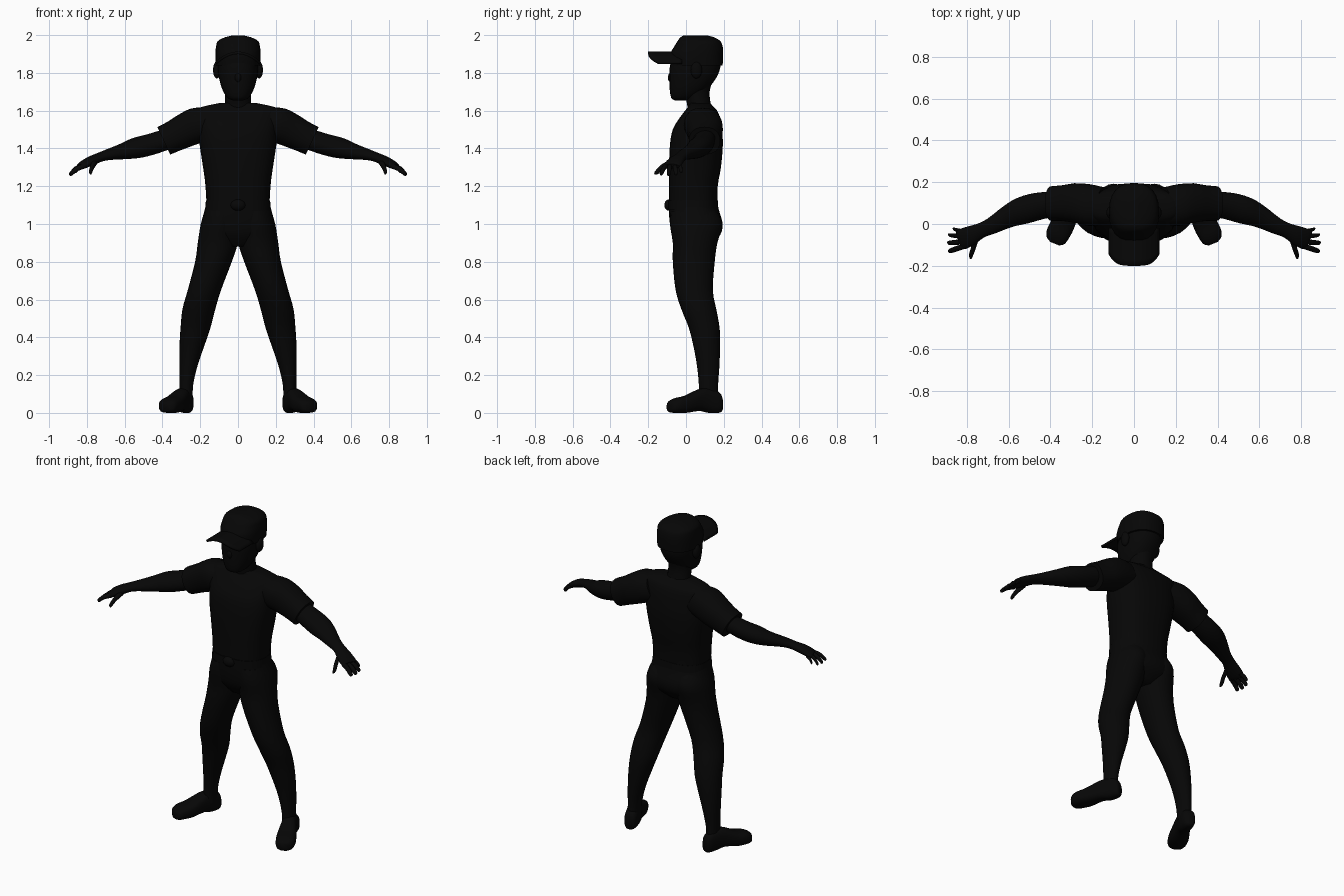
import bpy
import bmesh
from math import cos, sin, pi, copysign
from mathutils import Vector

cube = bpy.data.objects.get("Cube")
if cube:
    bpy.data.objects.remove(cube, do_unlink=True)

black = bpy.data.materials.new("matte_black")
black.use_nodes = True
colour = (0.002, 0.002, 0.002, 1)
black.diffuse_color = colour
black.node_tree.nodes["Principled BSDF"].inputs["Base Color"].default_value = colour

X, Y, Z = Vector((1, 0, 0)), Vector((0, 1, 0)), Vector((0, 0, 1))


def finish(name, bm, mirror=False, angle=50):
    """Turn a bmesh into a smooth black object, mirrored if it is paired."""
    bmesh.ops.recalc_face_normals(bm, faces=bm.faces)
    mesh = bpy.data.meshes.new(name)
    bm.to_mesh(mesh)
    bm.free()
    mesh.materials.append(black)
    obj = bpy.data.objects.new(name, mesh)
    bpy.context.collection.objects.link(obj)
    bpy.ops.object.select_all(action="DESELECT")
    obj.select_set(True)
    bpy.context.view_layer.objects.active = obj
    bpy.ops.object.shade_smooth_by_angle(angle=angle * pi / 180)
    if mirror:
        obj.modifiers.new("mirror", "MIRROR").use_mirror_merge = False
    return obj


def smooth_rings(rings, steps=3):
    """Catmull-Rom interpolation between the given rings."""
    out = []
    last = len(rings) - 1
    for i in range(last):
        a, b, c, d = (rings[max(0, min(last, i + k))] for k in (-1, 0, 1, 2))
        for s in range(steps):
            t = s / steps
            out.append([q + t / 2 * (r - p + t * (2 * p - 5 * q + 4 * r - w
                        + t * (3 * (q - r) + w - p)))
                        for p, q, r, w in zip(a, b, c, d)])
    return out + [list(rings[-1])]


def loft(name, rings, u=X, v=Y, power=2.0, sides=24, mirror=False):
    """Skin superellipse rings (x, y, z, half width, half depth)."""
    bm = bmesh.new()
    u, v = u.normalized(), v.normalized()
    loops = []
    for x, y, z, ru, rv in smooth_rings(rings):
        loop = []
        for k in range(sides):
            a = 2 * pi * k / sides
            c = copysign(abs(cos(a)) ** (2 / power), cos(a))
            s = copysign(abs(sin(a)) ** (2 / power), sin(a))
            loop.append(bm.verts.new(Vector((x, y, z)) + u * ru * c + v * rv * s))
        loops.append(loop)
    for low, high in zip(loops, loops[1:]):
        for k in range(sides):
            n = (k + 1) % sides
            bm.faces.new((low[k], low[n], high[n], high[k]))
    bm.faces.new(loops[0])
    bm.faces.new(loops[-1])
    return finish(name, bm, mirror)


def column(name, rows, **options):
    """Upright loft from rows of (z, x centre, half width, front y, back y)."""
    rings = [(x, (f + b) / 2, z, r, (b - f) / 2) for z, x, r, f, b in rows]
    return loft(name, rings, **options)


def ball(name, centre, size, mirror=False):
    bm = bmesh.new()
    bmesh.ops.create_uvsphere(bm, u_segments=16, v_segments=10, radius=1)
    bmesh.ops.scale(bm, vec=size, verts=bm.verts)
    bmesh.ops.translate(bm, vec=centre, verts=bm.verts)
    return finish(name, bm, mirror)


# Shirt body
column("shirt", [
    (1.07, 0, .165, -.09, .165),
    (1.2, 0, .172, -.09, .168),
    (1.3, 0, .185, -.09, .185),
    (1.42, 0, .203, -.085, .195),
    (1.5, 0, .207, -.07, .19),
    (1.56, 0, .215, -.035, .18),
    (1.6, 0, .218, -.005, .165),
    (1.62, 0, .19, .01, .145),
    (1.64, 0, .1, .02, .13)], power=2.6)

# Trousers
column("trouser_seat", [
    (1.11, 0, .168, -.09, .165),
    (1.06, 0, .18, -.09, .178),
    (1, 0, .193, -.085, .194),
    (.94, 0, .17, -.07, .18),
    (.88, 0, .06, -.03, .12)], power=2.4)
column("trouser_leg", [
    (1.07, .085, .09, -.08, .16),
    (1, .097, .1, -.085, .193),
    (.9, .107, .106, -.07, .166),
    (.8, .13, .097, -.07, .152),
    (.65, .178, .088, -.055, .142),
    (.55, .207, .087, -.025, .16),
    (.45, .225, .079, .015, .178),
    (.35, .245, .065, .04, .18),
    (.25, .262, .048, .058, .177),
    (.15, .273, .036, .068, .17),
    (.07, .275, .035, .07, .17)], mirror=True)

# Belt with a rounded buckle
column("belt", [
    (1.075, 0, .174, -.095, .172),
    (1.125, 0, .17, -.095, .168)], power=2.5)
ball("buckle", (0, -.09, 1.1), (.04, .025, .03))

# Shoes, turned outwards
loft("shoe", [
    (.262, .188, .045, .022, .035),
    (.268, .172, .055, .036, .055),
    (.283, .12, .065, .042, .065),
    (.305, .07, .068, .046, .058),
    (.34, 0, .046, .057, .046),
    (.365, -.05, .04, .056, .04),
    (.376, -.08, .034, .045, .032),
    (.38, -.094, .032, .022, .022)],
    u=Vector((.92, .38, 0)), v=Z, power=2.7, mirror=True)

# Short sleeves, leaning with the arm
lean = Vector((.42, 0, .9))
loft("sleeve", [
    (.14, .085, 1.54, .09, .085),
    (.21, .09, 1.525, .1, .095),
    (.28, .1, 1.495, .095, .09),
    (.34, .1, 1.465, .086, .083),
    (.393, .098, 1.44, .083, .08)], u=Y, v=lean, power=2.3, mirror=True)

# Bare arm running into the palm
across = Vector((.37, .93, 0))
loft("arm", [
    (.36, .1, 1.455, .06, .055),
    (.45, .087, 1.425, .066, .057),
    (.53, .065, 1.404, .066, .057),
    (.6, .037, 1.385, .054, .045),
    (.68, -.008, 1.368, .04, .031),
    (.73, -.03, 1.354, .036, .025),
    (.78, -.055, 1.333, .046, .025),
    (.82, -.072, 1.313, .05, .02),
    (.835, -.078, 1.305, .045, .014)], u=across, v=lean, mirror=True)


# Fingers and thumb
def finger(name, start, tip, radius):
    a, b = Vector(start), Vector(tip)
    bend = a.lerp(b, .55) + Z * .008
    end = a.lerp(b, .92)
    rings = [(*a, radius, radius), (*bend, radius, radius),
             (*end, radius * .8, radius * .8), (*b, radius * .3, radius * .3)]
    loft(name, rings, u=across, v=lean, sides=10, mirror=True)


finger("little_finger", (.82, -.035, 1.31), (.865, -.025, 1.275), .011)
finger("ring_finger", (.825, -.06, 1.31), (.888, -.053, 1.263), .012)
finger("middle_finger", (.82, -.085, 1.308), (.892, -.092, 1.26), .013)
finger("index_finger", (.81, -.105, 1.308), (.888, -.132, 1.264), .013)
finger("thumb", (.755, -.075, 1.33), (.785, -.162, 1.268), .015)

# Neck and head
column("neck", [
    (1.59, 0, .078, .01, .14),
    (1.64, 0, .07, .005, .13),
    (1.7, 0, .068, -.01, .125),
    (1.76, 0, .07, -.01, .14)])
column("head", [
    (1.655, 0, .03, -.06, .0),
    (1.668, 0, .056, -.078, .05),
    (1.71, 0, .082, -.086, .11),
    (1.77, 0, .1, -.088, .158),
    (1.83, 0, .108, -.086, .182),
    (1.9, 0, .105, -.07, .18)], power=2.3)
ball("ear", (.112, .055, 1.815), (.02, .03, .045), mirror=True)
ball("nose", (0, -.082, 1.775), (.018, .014, .025))

# Cap crown
column("cap_crown", [
    (1.84, 0, .118, -.08, .194),
    (1.9, 0, .12, -.083, .197),
    (1.94, 0, .116, -.062, .194),
    (1.968, 0, .107, -.045, .182),
    (1.988, 0, .07, -.03, .15),
    (1.999, 0, .025, -.01, .11)], power=2.4)

# Arched cap brim with rounded front corners
bm = bmesh.new()
cols, rows = 16, 6
grid = []
for i in range(cols + 1):
    t = 2 * i / cols - 1
    front = -.2 + .055 * t ** 4
    grid.append([bm.verts.new((.117 * t, -.02 + (front + .02) * j / rows,
                               1.906 - .055 * t * t)) for j in range(rows + 1)])
for left, right in zip(grid, grid[1:]):
    for j in range(rows):
        bm.faces.new((left[j], right[j], right[j + 1], left[j + 1]))
brim = finish("cap_brim", bm)
thick = brim.modifiers.new("thickness", "SOLIDIFY")
thick.thickness = .014
thick.offset = 0
